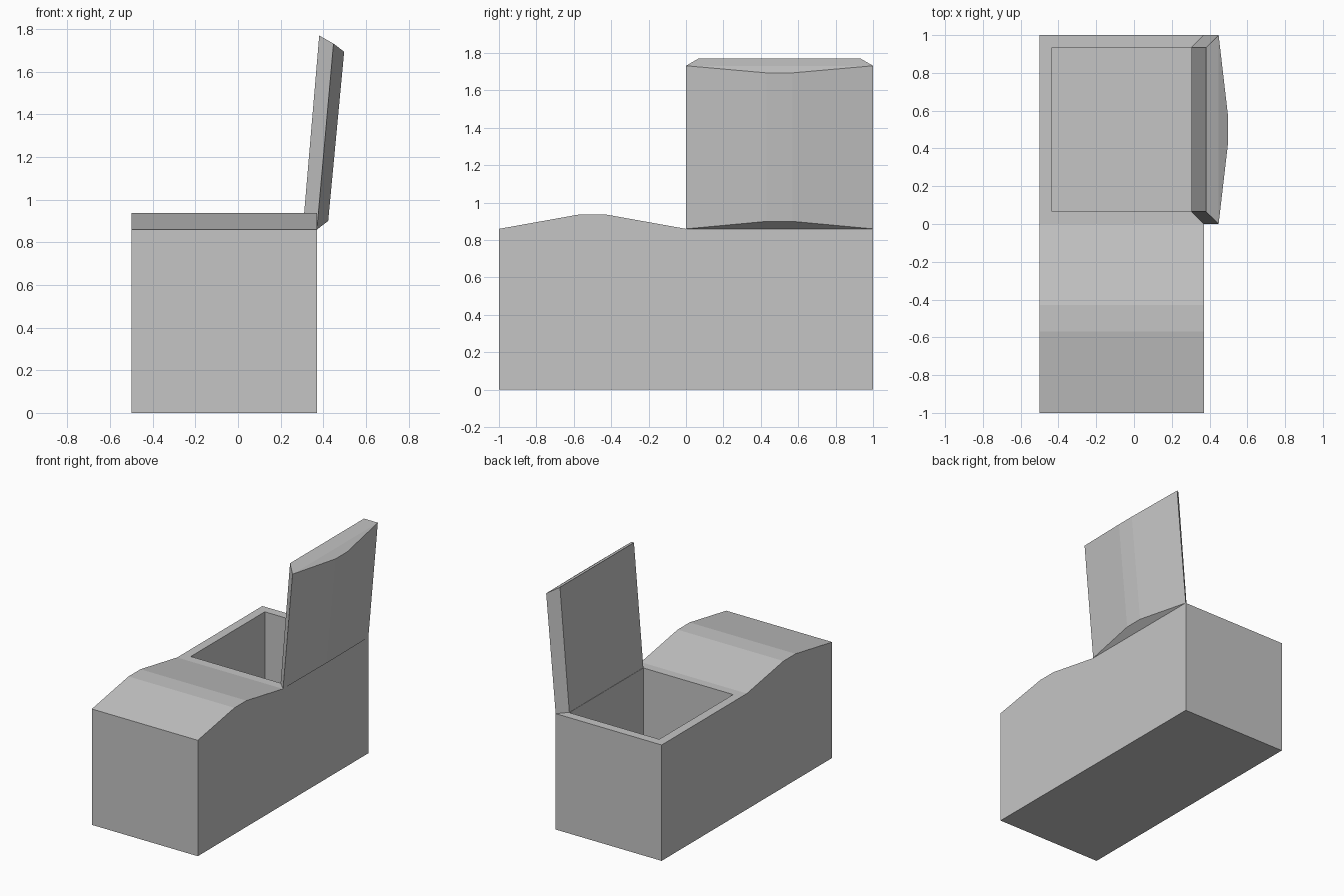
import bpy
import bmesh

cube = bpy.data.objects.get("Cube")
if cube:
    bpy.data.objects.remove(cube, do_unlink=True)

GREY = (0.56, 0.56, 0.56, 1)
mat = bpy.data.materials.new("plain grey")
mat.use_nodes = True
mat.diffuse_color = GREY
mat.node_tree.nodes["Principled BSDF"].inputs["Base Color"].default_value = GREY

LEFT, RIGHT = -0.5, 0.37      # box sides in x
RIM, WALL, FLOOR = 0.86, 0.066, 0.07


def loft(start, end):
    """Solid between two matching outlines."""
    bm = bmesh.new()
    a = [bm.verts.new(p) for p in start]
    b = [bm.verts.new(p) for p in end]
    bm.faces.new(a)
    bm.faces.new(b[::-1])
    n = len(a)
    for i in range(n):
        j = (i + 1) % n
        bm.faces.new((a[j], a[i], b[i], b[j]))
    bmesh.ops.recalc_face_normals(bm, faces=bm.faces[:])
    return bm, a, b


def finish(bm, name):
    bmesh.ops.recalc_face_normals(bm, faces=bm.faces[:])
    mesh = bpy.data.meshes.new(name)
    bm.to_mesh(mesh)
    bm.free()
    mesh.materials.append(mat)
    obj = bpy.data.objects.new(name, mesh)
    bpy.context.collection.objects.link(obj)
    return obj


# Box: side profile with the closed, humped half at the front
profile = [(-1, 0), (1, 0), (1, RIM), (0, RIM),
           (-0.43, 0.937), (-0.57, 0.937), (-1, RIM)]
bm, _, _ = loft([(LEFT, y, z) for y, z in profile],
                [(RIGHT, y, z) for y, z in profile])

# Open compartment in the back half
bm.faces.ensure_lookup_table()
top = next(f for f in bm.faces
           if f.normal.z > 0.99 and f.calc_center_median().y > 0.3)
bmesh.ops.inset_region(bm, faces=[top], thickness=WALL, use_even_offset=True)
bmesh.ops.inset_region(bm, faces=[top], thickness=0, depth=FLOOR - RIM)
finish(bm, "box")


# Open lid: inner face, rim and shallow outer hump, mirrored about its middle
def lid_outline(inner, rim, hump):
    half = [(inner, WALL), (rim, 0.0), (hump, 0.43)]
    near = [(x, y, z) for (x, z), y in half]
    return near + [(x, 1 - y, z) for x, y, z in reversed(near)]


bm, low, high = loft(
    lid_outline((RIGHT - WALL, RIM + 0.002), (RIGHT, RIM), (0.423, 0.9)),
    lid_outline((0.381, 1.77), (0.448, 1.732), (0.498, 1.694)))
for ring in (low, high):
    bmesh.ops.connect_verts(bm, verts=[ring[1], ring[4]])
finish(bm, "open_lid")
